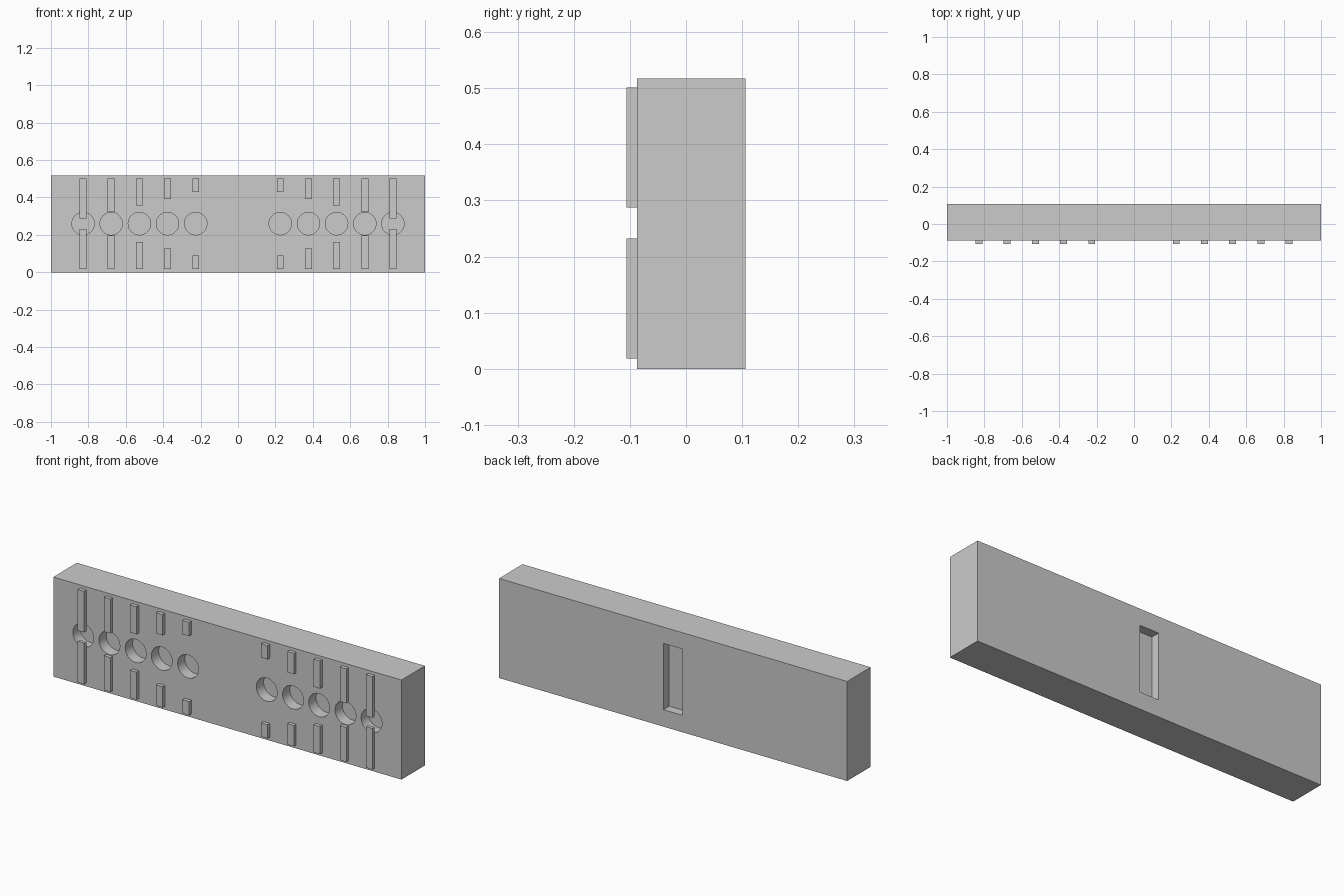
import bpy, bmesh, math
from mathutils import Matrix, Vector

if "Cube" in bpy.data.objects:
    bpy.data.objects.remove(bpy.data.objects["Cube"])

FRONT, BACK, HEIGHT = -0.087, 0.106, 0.517
MID = 0.26
HOLE_X = [0.226, 0.377, 0.527, 0.678, 0.828]
RIB_LEN = [0.072, 0.108, 0.143, 0.179, 0.214]
HOLE_R, HOLE_DEPTH = 0.06, 0.06
SLOT_W, SLOT_H, SLOT_DEPTH = 0.11, 0.344, 0.047


def add_box(bm, lo, hi):
    lo, hi = Vector(lo), Vector(hi)
    m = Matrix.Translation((lo + hi) / 2) @ Matrix.Diagonal((*(hi - lo), 1))
    bmesh.ops.create_cube(bm, size=1, matrix=m)


def finish(bm, name):
    mesh = bpy.data.meshes.new(name)
    bm.to_mesh(mesh)
    bm.free()
    obj = bpy.data.objects.new(name, mesh)
    bpy.context.collection.objects.link(obj)
    return obj


# Main block
bm = bmesh.new()
add_box(bm, (-1, FRONT, 0), (1, BACK, HEIGHT))
block = finish(bm, "block")

# Cutters: blind round holes in the front, upright slot in the back
bm = bmesh.new()
for x in HOLE_X:
    for s in (-1, 1):
        m = Matrix.Translation((s * x, FRONT, MID)) @ Matrix.Rotation(math.pi / 2, 4, 'X')
        bmesh.ops.create_cone(bm, cap_ends=True, segments=48, radius1=HOLE_R,
                              radius2=HOLE_R, depth=2 * HOLE_DEPTH, matrix=m)
add_box(bm, (-SLOT_W / 2, BACK - SLOT_DEPTH, MID - SLOT_H / 2),
        (SLOT_W / 2, BACK + 0.05, MID + SLOT_H / 2))
cutter = finish(bm, "recess_cutter")
cutter.hide_render = True
cutter.hide_set(True)
cut = block.modifiers.new("recesses", 'BOOLEAN')
cut.operation = 'DIFFERENCE'
cut.solver = 'EXACT'
cut.object = cutter

# Smooth hole walls, sharp edges elsewhere
bpy.context.view_layer.objects.active = block
block.select_set(True)
bpy.ops.object.modifier_apply(modifier=cut.name)
bpy.ops.object.shade_smooth_by_angle(angle=math.radians(30))
bpy.data.objects.remove(cutter)

# Raised ribs above and below each hole, longer toward the ends
for name, up in (("upper_ribs", True), ("lower_ribs", False)):
    bm = bmesh.new()
    for x, length in zip(HOLE_X, RIB_LEN):
        z0, z1 = (0.501 - length, 0.501) if up else (0.018, 0.018 + length)
        for s in (-1, 1):
            add_box(bm, (s * x - 0.0185, -0.106, z0), (s * x + 0.0185, FRONT, z1))
    finish(bm, name)
